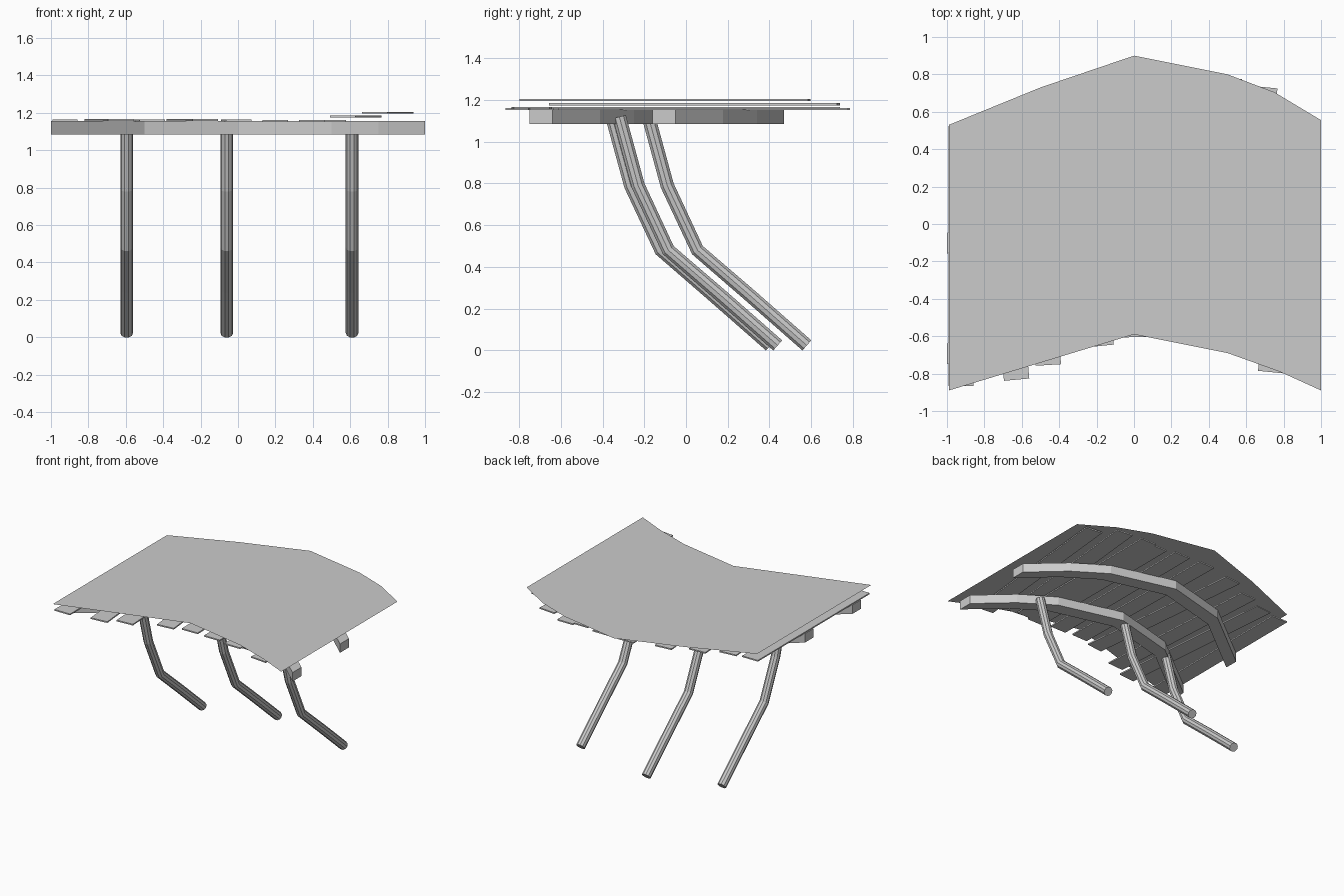
import bpy, math
from mathutils import Vector

if "Cube" in bpy.data.objects:
    bpy.data.objects.remove(bpy.data.objects["Cube"])


def make(name, verts, faces):
    me = bpy.data.meshes.new(name)
    me.from_pydata([tuple(v) for v in verts], [], faces)
    me.update()
    ob = bpy.data.objects.new(name, me)
    bpy.context.collection.objects.link(ob)
    return ob


def sweep(name, rings):
    """Skin a list of equal-sized rings and cap both ends."""
    n = len(rings[0])
    verts = [v for r in rings for v in r]
    faces = []
    for i in range(len(rings) - 1):
        for j in range(n):
            k = (j + 1) % n
            faces.append((i * n + j, i * n + k, (i + 1) * n + k, (i + 1) * n + j))
    faces.append(tuple(reversed(range(n))))
    faces.append(tuple((len(rings) - 1) * n + j for j in range(n)))
    return make(name, verts, faces)


# Thin roof sheet: one flat outline bowed toward the back
outline = [(-0.99, -0.89), (0, -0.59), (0.5, -0.69), (0.78, -0.79), (1, -0.89),
           (1, 0.555), (0.75, 0.705), (0.5, 0.8), (0, 0.9), (-0.5, 0.73), (-0.99, 0.53)]
make("roof_sheet", [(x, y, 1.215) for x, y in outline], [tuple(range(len(outline)))])

# Two bowed beams with rectangular section
BEAM_X = (-1, -0.5, 0, 0.5, 0.75, 1)
for name, peak in (("front_beam", -0.175), ("back_beam", 0.415)):
    rings = []
    for x in BEAM_X:
        y = peak - 0.52 * x * x
        rings.append([(x, y - 0.055, 1.085), (x, y + 0.055, 1.085),
                      (x, y + 0.055, 1.155), (x, y - 0.055, 1.155)])
    sweep(name, rings)

# Staggered, slightly turned planks: x centre, y centre, z centre, tilt
planks = [(-0.925, -0.17, 1.158, 0.0), (-0.69, -0.14, 1.162, 0.09),
          (-0.5, -0.06, 1.158, 0.06), (-0.245, 0.04, 1.162, 0.1),
          (-0.01, 0.09, 1.158, 0.02), (0.2, 0.085, 1.157, 0.0),
          (0.395, 0.06, 1.157, 0.0), (0.51, 0.08, 1.157, 0.0),
          (0.63, 0.04, 1.18, -0.1), (0.8, -0.1, 1.2, -0.1)]
W, L, T = 0.068, 0.695, 0.005
for i, (x, y, z, a) in enumerate(planks):
    c, s = math.cos(a), math.sin(a)
    rings = [[(x + u * c - v * s, y + u * s + v * c, z + h)
              for u, v in ((-W, -L), (W, -L), (W, L), (-W, L))] for h in (-T, T)]
    sweep(f"plank_{i + 1}", rings)

# Three curved legs, faceted round section
PATH = [Vector((0, -0.18, 1.12)), Vector((0, -0.09, 0.79)), Vector((0, 0.055, 0.48)),
        Vector((0, 0.31, 0.26)), Vector((0, 0.58, 0.023))]
R, N = 0.034, 10
for name, x, dy in (("left_leg", -0.595, -0.175), ("middle_leg", -0.06, 0.0),
                    ("right_leg", 0.61, -0.14)):
    rings = []
    for i, p in enumerate(PATH):
        d1 = (p - PATH[max(i - 1, 0)]).normalized()
        d2 = (PATH[min(i + 1, len(PATH) - 1)] - p).normalized()
        side = (d1 + d2).normalized().cross(Vector((1, 0, 0)))
        rings.append([p + Vector((x + R * math.cos(t), dy, 0)) + side * R * math.sin(t)
                      for t in (2 * math.pi * j / N for j in range(N))])
    sweep(name, rings)

# Consistent outward normals
import bmesh
for ob in bpy.data.objects:
    bm = bmesh.new()
    bm.from_mesh(ob.data)
    if ob.name != "roof_sheet":
        bmesh.ops.recalc_face_normals(bm, faces=bm.faces)
    bm.to_mesh(ob.data)
    bm.free()
